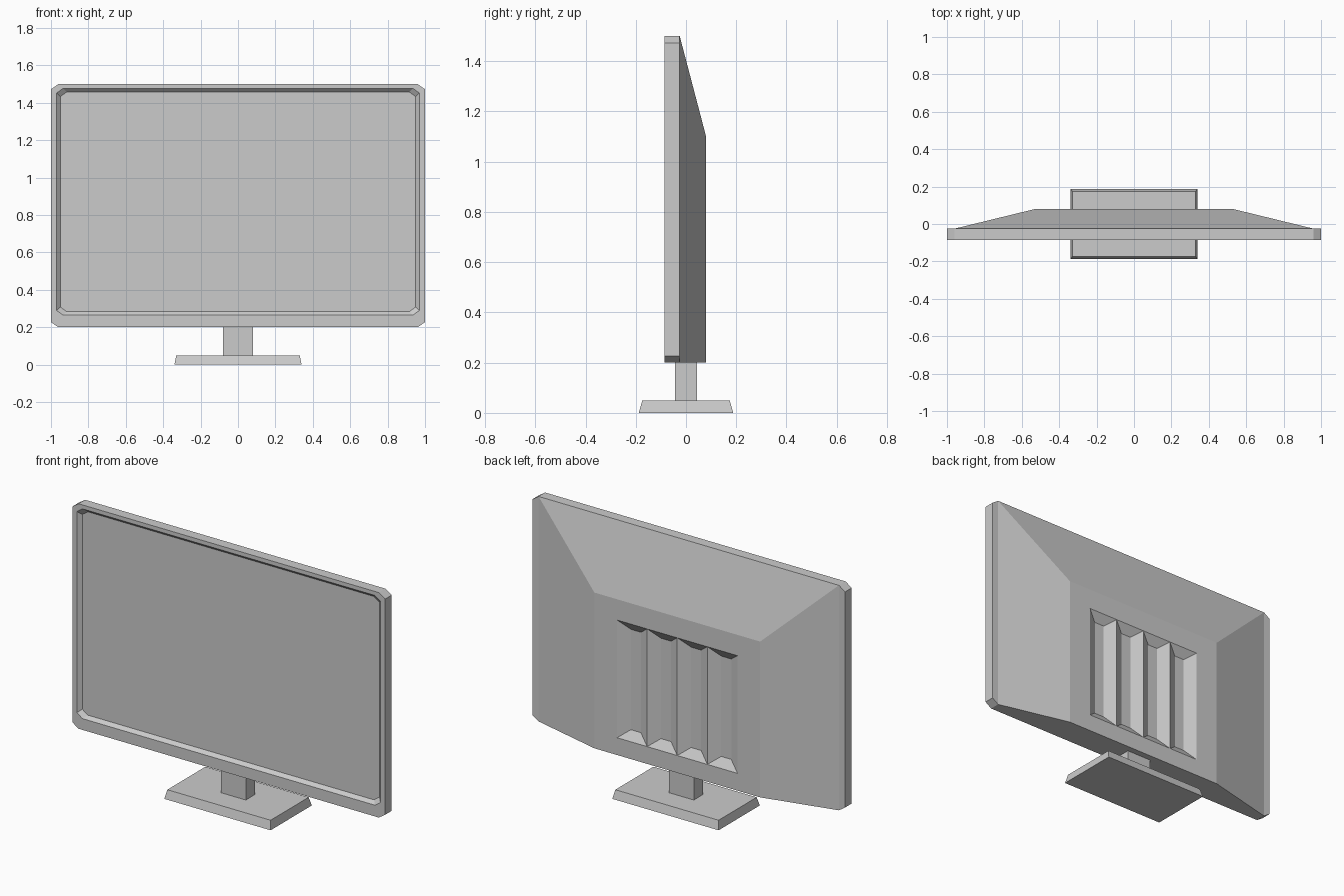
import bpy, bmesh

if "Cube" in bpy.data.objects:
    bpy.data.objects.remove(bpy.data.objects["Cube"])


def outline(x0, x1, z0, z1, y, cx=0, cz=0):
    """Rectangle at depth y, with corners cut when cx and cz are given."""
    if not cx:
        pts = [(x0, z0), (x1, z0), (x1, z1), (x0, z1)]
    else:
        pts = [(x0 + cx, z0), (x1 - cx, z0), (x1, z0 + cz), (x1, z1 - cz),
               (x1 - cx, z1), (x0 + cx, z1), (x0, z1 - cz), (x0, z0 + cz)]
    return [(x, y, z) for x, z in pts]


def loft(bm, loops, cap_back=False, cap_front=False):
    """Join loops in order from back to front."""
    rows = [[bm.verts.new(p) for p in loop] for loop in loops]
    for a, b in zip(rows, rows[1:]):
        for i in range(len(a)):
            j = (i + 1) % len(a)
            bm.faces.new((a[i], a[j], b[j], b[i]))
    if cap_back:
        bm.faces.new(rows[0][::-1])
    if cap_front:
        bm.faces.new(rows[-1])


def finish(bm, name):
    bmesh.ops.remove_doubles(bm, verts=bm.verts, dist=1e-5)
    me = bpy.data.meshes.new(name)
    bm.to_mesh(me)
    bm.free()
    bpy.context.collection.objects.link(bpy.data.objects.new(name, me))


# Display panel: cut corners and a sunken screen with a sloped rim
bm = bmesh.new()
loft(bm, [outline(-1, 1, 0.2, 1.5, -0.025, 0.04, 0.027),
          outline(-1, 1, 0.2, 1.5, -0.085, 0.04, 0.027),
          outline(-0.97, 0.97, 0.265, 1.477, -0.085, 0.035, 0.025),
          outline(-0.95, 0.95, 0.283, 1.458, -0.065, 0.035, 0.025)], True, True)
finish(bm, "display_panel")

# Back housing: tapered shell with four sunken vent channels
BACK, V, VZ0, VZ1 = 0.08, 0.385, 0.30, 0.98
bm = bmesh.new()
loft(bm, [outline(-V, V, VZ0, VZ1, BACK),
          outline(-0.53, 0.53, 0.2, 1.1, BACK),
          outline(-0.96, 0.96, 0.2, 1.5, -0.025)])
w = 2 * V / 4
for i in range(4):
    x = -V + i * w
    loft(bm, [outline(x + w / 3, x + 2 * w / 3, VZ0 + 0.05, VZ1 - 0.05, BACK - 0.035),
              outline(x, x + w, VZ0, VZ1, BACK)], cap_back=True)
finish(bm, "back_housing")


def tapered_box(name, bottom, top, z0, z1):
    """Box from half sizes at the bottom and the top."""
    bm = bmesh.new()
    bmesh.ops.create_cube(bm, size=2)
    for v in bm.verts:
        hx, hy = top if v.co.z > 0 else bottom
        v.co = (v.co.x * hx, v.co.y * hy, z1 if v.co.z > 0 else z0)
    finish(bm, name)


# Stand
tapered_box("stand_neck", (0.08, 0.043), (0.08, 0.043), 0.05, 0.2)
tapered_box("stand_base", (0.34, 0.188), (0.33, 0.174), 0, 0.05)
